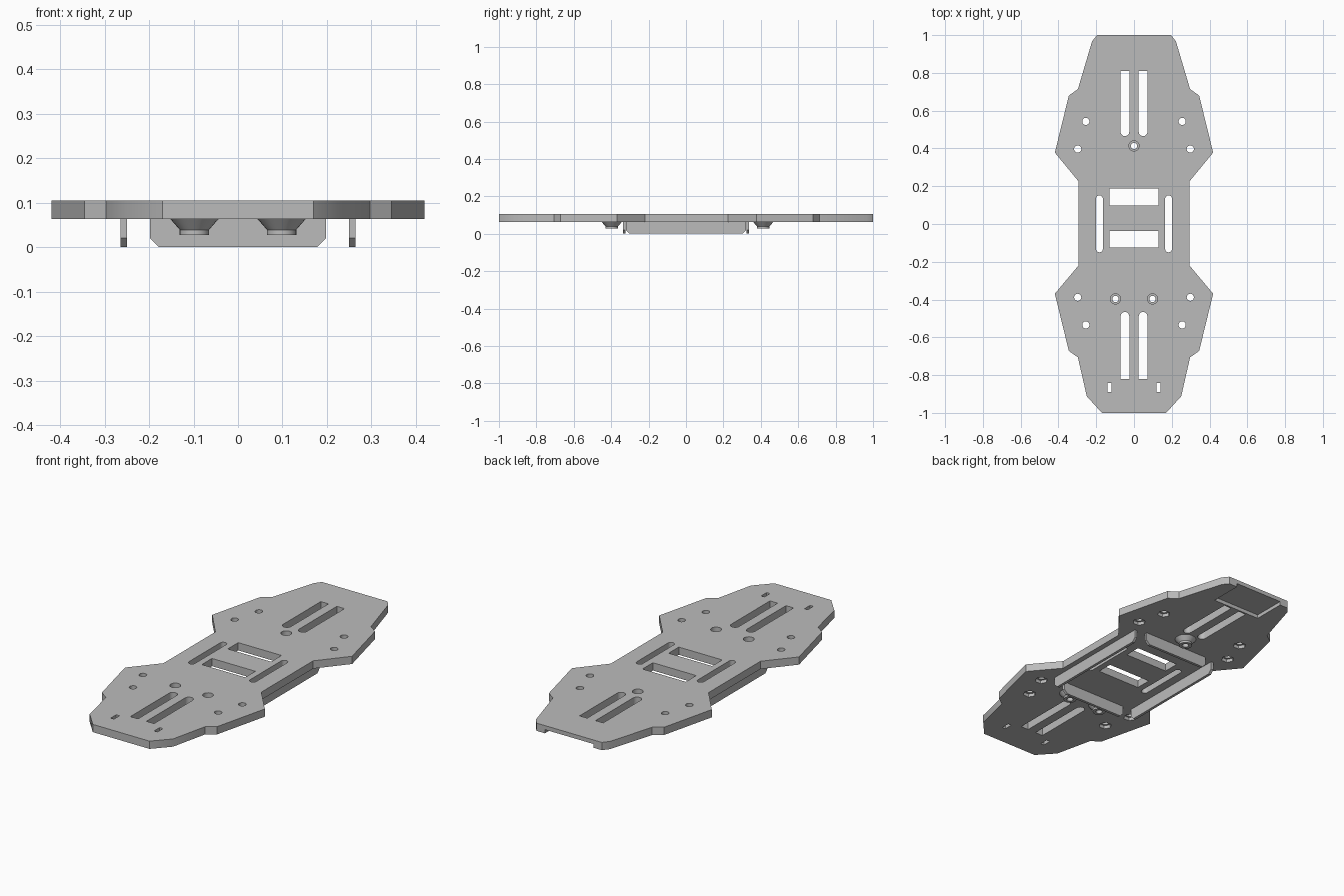
import bpy, bmesh, math

if "Cube" in bpy.data.objects:
    bpy.data.objects.remove(bpy.data.objects["Cube"], do_unlink=True)

GREY = (0.5, 0.5, 0.5, 1)
grey = bpy.data.materials.new("plain grey")
grey.use_nodes = True
grey.diffuse_color = GREY
grey.node_tree.nodes["Principled BSDF"].inputs["Base Color"].default_value = GREY

BASE, TOP = 0.063, 0.105   # underside and top of the deck
LOW, HIGH = 0.0, 0.2       # reach of through cutters


def add_object(name, bm):
    bmesh.ops.recalc_face_normals(bm, faces=bm.faces)
    mesh = bpy.data.meshes.new(name)
    bm.to_mesh(mesh)
    bm.free()
    mesh.materials.append(grey)
    obj = bpy.data.objects.new(name, mesh)
    bpy.context.scene.collection.objects.link(obj)
    return obj


def prism(name, points, offset, place=lambda a, b, c: (a, b, c)):
    """Extrude a flat outline from offset[0] to offset[1]."""
    bm = bmesh.new()
    face = bm.faces.new([bm.verts.new(place(a, b, offset[0])) for a, b in points])
    move = [q - p for p, q in zip(place(0, 0, offset[0]), place(0, 0, offset[1]))]
    new = bmesh.ops.extrude_face_region(bm, geom=[face])["geom"]
    bmesh.ops.translate(bm, vec=move, verts=[v for v in new if isinstance(v, bmesh.types.BMVert)])
    return add_object(name, bm)


def circle(x, y, r, sides=24):
    return [(x + r * math.cos(math.tau * i / sides), y + r * math.sin(math.tau * i / sides))
            for i in range(sides)]


def slot(x, y0, y1, half, round_low=True, round_high=True):
    """Long hole along y with optional rounded ends."""
    arc = [math.pi * i / 10 for i in range(11)]
    if round_high:
        pts = [(x + half * math.cos(a), y1 - half + half * math.sin(a)) for a in arc]
    else:
        pts = [(x + half, y1), (x - half, y1)]
    if round_low:
        pts += [(x - half * math.cos(a), y0 + half - half * math.sin(a)) for a in arc]
    else:
        pts += [(x - half, y0), (x + half, y0)]
    return pts


def carve(obj, cutters):
    for cutter in cutters:
        mod = obj.modifiers.new("cut", "BOOLEAN")
        mod.operation, mod.solver, mod.object = "DIFFERENCE", "EXACT", cutter
    graph = bpy.context.evaluated_depsgraph_get()
    mesh = bpy.data.meshes.new_from_object(obj.evaluated_get(graph))
    obj.modifiers.clear()
    obj.data = mesh
    for cutter in cutters:
        bpy.data.objects.remove(cutter, do_unlink=True)


def smooth(obj):
    bpy.ops.object.select_all(action="DESELECT")
    obj.select_set(True)
    bpy.context.view_layer.objects.active = obj
    bpy.ops.object.shade_smooth_by_angle(angle=math.radians(30))


# Deck outline, right half from back to front, then mirrored
half = [(0.196, 1), (0.222, 0.967), (0.297, 0.714), (0.345, 0.68), (0.419, 0.378),
        (0.293, 0.225), (0.293, -0.219), (0.419, -0.369), (0.345, -0.672),
        (0.297, -0.706), (0.25, -0.912), (0.17, -1)]
deck = prism("deck_plate", half + [(-x, y) for x, y in reversed(half)], (BASE, TOP))

cuts = []


def cut(points, low=LOW, high=HIGH):
    cuts.append(prism("cutter", points, (low, high)))


# Strap slots, side slots, small slots, bolt holes with hexagonal nut pockets
for s in (-1, 1):
    cut(slot(s * 0.048, 0.465, 0.81, 0.023, True, False))
    cut(slot(s * 0.048, -0.82, -0.466, 0.023, False, True))
    cut(slot(s * 0.183, -0.15, 0.152, 0.018))
    cut(slot(s * 0.13, -0.89, -0.842, 0.01, False, False))
    for x, y in ((0.255, 0.543), (0.298, 0.397), (0.298, -0.388), (0.255, -0.534)):
        cut(circle(s * x, y, 0.019))
        cut(circle(s * x, y, 0.033, 6), LOW, BASE + 0.018)

# Centre windows
cut(slot(0, 0.098, 0.187, 0.13, False, False))
cut(slot(0, -0.124, -0.037, 0.13, False, False))

# Shallow pocket under the back edge
cut(slot(0, 0.82, 1.1, 0.145, False, False), LOW, BASE + 0.02)

# Screw seats
seats = [(0, 0.413), (-0.098, -0.397), (0.098, -0.397)]
for x, y in seats:
    cut(circle(x, y, 0.027))
carve(deck, cuts)
smooth(deck)


# Tapered, stepped bosses around each screw, turned from one profile
profile = [(0.027, BASE + 0.002), (0.054, BASE + 0.002), (0.054, BASE), (0.033, 0.039),
           (0.033, 0.027), (0.017, 0.027), (0.017, 0.045), (0.027, 0.045)]
for n, (x, y) in enumerate(seats):
    bm = bmesh.new()
    rings = [[bm.verts.new((px, py, z)) for px, py in circle(x, y, r)] for r, z in profile]
    for a, b in zip(rings, rings[1:] + rings[:1]):
        for i in range(len(a)):
            j = (i + 1) % len(a)
            bm.faces.new((a[i], a[j], b[j], b[i]))
    smooth(add_object(f"screw_boss_{n + 1}", bm))


# Tray walls under the deck, with chamfered lower corners
def wall_outline(reach, chamfer=0.02):
    return [(-reach, BASE), (-reach, chamfer), (chamfer - reach, 0),
            (reach - chamfer, 0), (reach, chamfer), (reach, BASE)]


for s, side, end in ((-1, "right", "front"), (1, "left", "back")):
    prism(f"{side}_tray_wall", wall_outline(0.322), (s * 0.249, s * 0.264),
          lambda a, b, c: (c, a, b))
    prism(f"{end}_tray_wall", wall_outline(0.198), (s * 0.323, s * 0.338),
          lambda a, b, c: (a, c, b))
